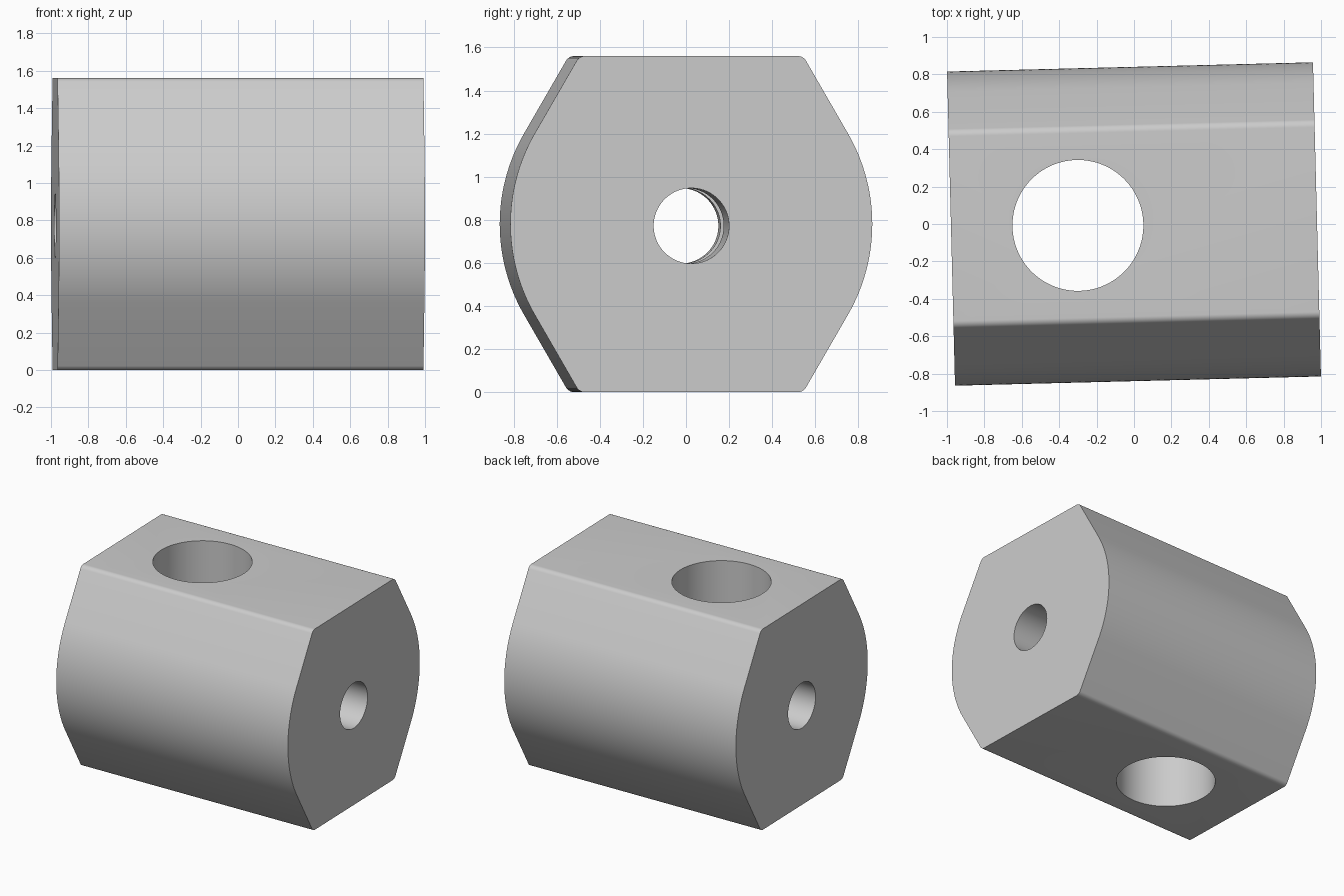
import bpy, bmesh
from math import radians, sin, cos, tan

cube = bpy.data.objects.get("Cube")
if cube:
    bpy.data.objects.remove(cube)

LENGTH, HEIGHT, RADIUS, FILLET = 1.957, 1.56, 0.84, 0.045
YAW = radians(1.45)

grey = bpy.data.materials.new("plain_grey")
grey.use_nodes = True
colour = (0.6, 0.6, 0.6, 1)
grey.diffuse_color = colour
grey.node_tree.nodes["Principled BSDF"].inputs["Base Color"].default_value = colour


def arc(cy, cz, r, start, end, steps):
    """Points of an arc in the cross-section plane, angles in degrees."""
    angles = [radians(start + (end - start) * i / steps) for i in range(steps + 1)]
    return [(cy + r * cos(a), cz + r * sin(a)) for a in angles]


def make_object(name, bm):
    mesh = bpy.data.meshes.new(name)
    bm.to_mesh(mesh)
    bm.free()
    mesh.materials.append(grey)
    obj = bpy.data.objects.new(name, mesh)
    bpy.context.collection.objects.link(obj)
    return obj


def hole_cutter(name, radius, depth, location, tilt=0):
    bm = bmesh.new()
    bmesh.ops.create_cone(bm, cap_ends=True, segments=96, radius1=radius,
                          radius2=radius, depth=depth)
    obj = make_object(name, bm)
    obj.location = location
    obj.rotation_euler = (0, tilt, 0)
    obj.hide_render = True
    return obj


# Cross-section: bowed sides, tangent slopes and rounded corners
half = HEIGHT / 2
apex = (RADIUS - half * sin(radians(30))) / cos(radians(30))
corner_y = apex - FILLET * tan(radians(30))
right = (arc(corner_y, FILLET - half, FILLET, -90, -30, 8)
         + arc(0, 0, RADIUS, -30, 30, 32)
         + arc(corner_y, half - FILLET, FILLET, 30, 90, 8))
section = right + [(-y, -z) for y, z in right]

# Block body extruded along its length
bm = bmesh.new()
face = bm.faces.new([bm.verts.new((-LENGTH / 2, y, z + half)) for y, z in section])
extruded = bmesh.ops.extrude_face_region(bm, geom=[face])
bmesh.ops.translate(bm, vec=(LENGTH, 0, 0),
                    verts=[g for g in extruded["geom"] if isinstance(g, bmesh.types.BMVert)])
bmesh.ops.recalc_face_normals(bm, faces=bm.faces)
block = make_object("drilled_block", bm)

# Large vertical bore and small lengthwise bore
cutters = [hole_cutter("vertical_bore_cutter", 0.35, 3, (-0.3, 0, half)),
           hole_cutter("lengthwise_bore_cutter", 0.175, 3, (0, 0, 0.772), radians(90))]
bpy.context.view_layer.objects.active = block
block.select_set(True)
for cutter in cutters:
    cut = block.modifiers.new(cutter.name, "BOOLEAN")
    cut.object = cutter
    cut.solver = "EXACT"
    bpy.context.view_layer.update()
    bpy.ops.object.modifier_apply(modifier=cut.name)
    bpy.data.objects.remove(cutter)

# Slight turn of the whole block, smooth curves with crisp rims
block.rotation_euler = (0, 0, YAW)
bpy.ops.object.select_all(action="DESELECT")
block.select_set(True)
bpy.ops.object.shade_smooth_by_angle(angle=radians(30))
